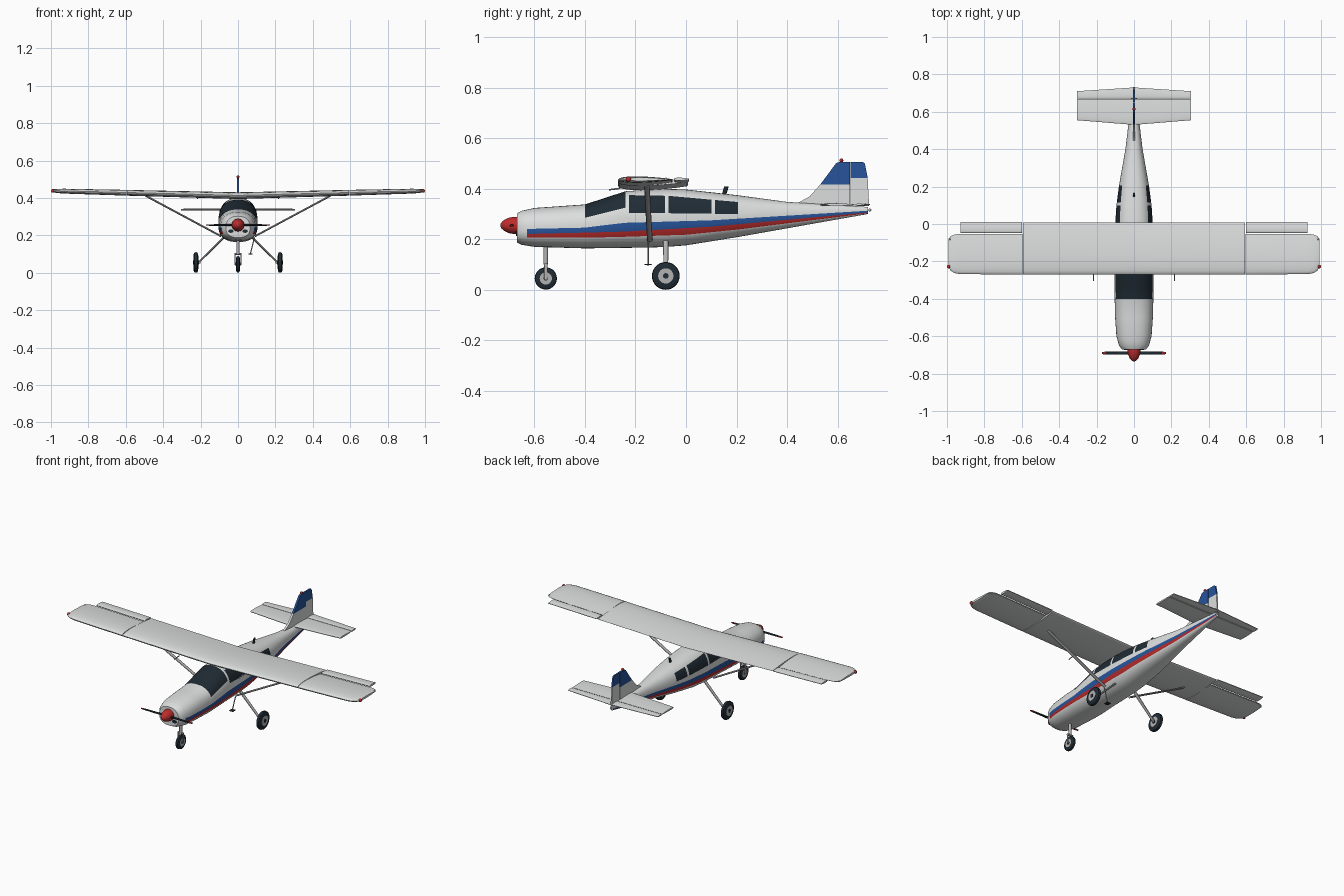
import bpy
import bmesh
from math import sin, cos, asin, pi, sqrt
from mathutils import Vector

cube = bpy.data.objects.get("Cube")
if cube:
    bpy.data.objects.remove(cube)


def material(name, r, g, b):
    m = bpy.data.materials.new(name)
    m.use_nodes = True
    m.diffuse_color = (r, g, b, 1)
    m.node_tree.nodes["Principled BSDF"].inputs["Base Color"].default_value = (r, g, b, 1)
    return m


WHITE = material("white paint", .72, .73, .73)
BLUE = material("blue paint", .02, .09, .33)
RED = material("red paint", .5, .025, .025)
DARK = material("dark glass and rubber", .014, .024, .034)
METAL = material("grey metal", .45, .45, .45)
parts = []


def finish(name, bm, mats, mirror=False):
    bmesh.ops.recalc_face_normals(bm, faces=bm.faces)
    mesh = bpy.data.meshes.new(name)
    bm.to_mesh(mesh)
    bm.free()
    for m in mats:
        mesh.materials.append(m)
    ob = bpy.data.objects.new(name, mesh)
    bpy.context.scene.collection.objects.link(ob)
    if mirror:
        ob.modifiers.new("mirror", 'MIRROR')
    parts.append(ob)
    return ob


def loft(name, rings, mats, pick=None, mirror=False, first_cap=True):
    """Skin closed rings; pick(ring, segment) gives a material slot."""
    bm = bmesh.new()
    rows = [[bm.verts.new(p) for p in ring] for ring in rings]
    n = len(rows[0])
    for j in range(len(rows) - 1):
        for i in range(n):
            k = (i + 1) % n
            f = bm.faces.new((rows[j][i], rows[j][k], rows[j + 1][k], rows[j + 1][i]))
            f.material_index = pick(j, i) if pick else 0
    if first_cap:
        bm.faces.new(rows[0])
    bm.faces.new(rows[-1])
    return finish(name, bm, mats, mirror)


def rod(name, p, q, ry, rx, mat, mirror=False, taper=1.0):
    """Elliptical bar; ry is the radius along the fore-aft axis."""
    p, q = Vector(p), Vector(q)
    d = (q - p).normalized()
    side = Vector((1, 0, 0)) if abs(d.y) > .9 else Vector((0, 1, 0))
    other = d.cross(side).normalized()
    rings = [[e + (side * ry * cos(a) + other * rx * sin(a)) * s
              for a in [2 * pi * i / 12 for i in range(12)]]
             for e, s in ((p, 1), (q, taper))]
    return loft(name, rings, [mat], mirror=mirror)


def lathe(name, centre, profile, axis, mats, pick=None, mirror=False, n=28):
    """Spin (offset, radius) pairs about x (axis 0) or y (axis 1)."""
    rings = []
    for off, r in profile:
        ring = []
        for i in range(n):
            a = 2 * pi * i / n
            v = (off, r * cos(a), r * sin(a)) if axis == 0 else (r * cos(a), off, r * sin(a))
            ring.append(Vector(centre) + Vector(v))
        rings.append(ring)
    return loft(name, rings, mats, pick, mirror)


def ball(name, centre, r, mat, mirror=False):
    bm = bmesh.new()
    bmesh.ops.create_uvsphere(bm, u_segments=12, v_segments=8, radius=r)
    bmesh.ops.translate(bm, verts=bm.verts, vec=centre)
    return finish(name, bm, [mat], mirror)


def curve(*pts):
    """Piecewise linear function through (y, value) points."""
    def f(y):
        for (a, u), (b, v) in zip(pts, pts[1:]):
            if y <= b:
                return u + (v - u) * max(0, (y - a) / (b - a))
        return pts[-1][1]
    return f


# Fuselage: width, then height lines from belly to roof
width = curve((-.67, .065), (-.65, .08), (-.6, .094), (-.5, .101), (-.3, .106), (-.05, .104),
              (.1, .094), (.2, .081), (.4, .046), (.6, .022), (.72, .01))
lines = [
    curve((-.67, .188), (-.65, .178), (-.6, .17), (-.4, .164), (-.1, .168), (0, .176), (.2, .208), (.72, .3)),
    curve((-.67, .208), (-.3, .208), (0, .218), (.2, .238), (.72, .303)),
    curve((-.67, .22), (-.25, .23), (.1, .25), (.72, .306)),
    curve((-.67, .24), (-.4, .246), (-.25, .265), (.1, .275), (.72, .313)),
    curve((-.67, .27), (-.4, .285), (-.24, .325), (-.225, .305), (.2, .3), (.4, .312), (.72, .317)),
    curve((-.67, .295), (-.4, .312), (-.24, .375), (-.07, .372), (.2, .348), (.4, .335), (.72, .323)),
    curve((-.67, .302), (-.65, .313), (-.6, .324), (-.4, .338), (-.32, .364), (-.24, .39), (-.1, .4),
          (0, .397), (.2, .375), (.4, .348), (.72, .328))]
BANDS = [0] * 7 + [1] + [2] * 2 + [3] * 3 + [4] * 4 + [5] * 5
HALF = len(BANDS)
POWER = 2.4
windows = [(-.225, -.083), (-.07, .1), (.115, .205)]
stations = sorted({-.67, -.65, -.63, -.6, -.5, -.4, -.32, -.24, -.15, 0, .3, .4, .5, .6, .72}
                  | {y for w in windows for y in w})


def section(y):
    z = [f(y) for f in lines]
    low, top = z[0], z[-1]
    mid = low + .45 * (top - low)

    def angle(h):
        u = (h - mid) / (top - mid if h > mid else mid - low)
        u = max(-1, min(1, u))
        return asin(abs(u) ** (POWER / 2)) * (1 if u > 0 else -1)
    angles = []
    for band in range(6):
        a, b, n = angle(z[band]), angle(z[band + 1]), BANDS.count(band)
        angles += [a + (b - a) * i / n for i in range(n)]
    angles.append(pi / 2)
    half = []
    for a in angles:
        s = abs(sin(a)) ** (2 / POWER)
        h = mid + s * (top - mid) if a > 0 else mid - s * (mid - low)
        half.append((width(y) * max(0, cos(a)) ** (2 / POWER), y, h))
    return half + [(-x, v, h) for x, v, h in half[-2:0:-1]]


def fuselage_colour(j, i):
    band = BANDS[i if i < HALF else 2 * HALF - 1 - i]
    y = (stations[j] + stations[j + 1]) / 2
    if band in (1, 2) and y > -.63:
        return 3 - band
    if band >= 4 and -.4 < y < -.24:
        return 3
    if band == 4 and any(a < y < b for a, b in windows):
        return 3
    return 0


loft("fuselage", [section(y) for y in stations], [WHITE, BLUE, RED, DARK], fuselage_colour)


# Wings and tailplane: airfoil sections (x, leading y, trailing y, z, thickness)
def airfoil(x, lead, trail, z, thick, n=12):
    ring = []
    for i in range(2 * n):
        c = (1 - cos(pi * i / n)) / 2
        h = thick * 1.3 * sqrt(c) * (1 - c) + .0015
        ring.append((x, lead + c * (trail - lead), z + (h if i <= n else -h)))
    return ring


def surface(name, sections, root_cap=True):
    return loft(name, [airfoil(*s) for s in sections], [WHITE], mirror=True, first_cap=root_cap)


def wing_z(x):
    return .412 + .026 * x


surface("inner_wing", [(x, -.27, .008, wing_z(x), t) for x, t in ((0, .033), (.594, .028))], False)
surface("outer_wing", [(x, a, b, wing_z(x), t) for x, a, b, t in (
    (.597, -.27, -.053, .028), (.93, -.268, -.053, .023), (.96, -.262, -.056, .02),
    (.98, -.25, -.064, .016), (.991, -.232, -.08, .01))])
surface("aileron", [(x, -.047, .012, wing_z(x) + .002, .009) for x in (.6, .928)])
surface("stabilizer", [(0, .53, .668, .337, .009), (.305, .555, .668, .337, .007)], False)
surface("elevator", [(0, .671, .73, .337, .007), (.305, .671, .71, .337, .005)], False)
ball("wing_tip_light", (.99, -.228, wing_z(1)), .01, RED, True)
ball("wing_tip_rear_light", (.985, -.08, wing_z(1)), .006, METAL, True)
rod("wing_probe", (.217, -.26, .402), (.217, -.305, .396), .003, .003, METAL, True)


# Fin and rudder, blue above a given height
def vertical_panel(name, outline, thick, split):
    bm = bmesh.new()
    face = bm.faces.new([bm.verts.new((-thick / 2, y, z)) for y, z in outline])
    new = bmesh.ops.extrude_face_region(bm, geom=[face])["geom"]
    bmesh.ops.translate(bm, verts=[v for v in new if isinstance(v, bmesh.types.BMVert)], vec=(thick, 0, 0))
    bmesh.ops.bisect_plane(bm, geom=bm.verts[:] + bm.edges[:] + bm.faces[:],
                           plane_co=(0, 0, split), plane_no=(0, 0, 1))
    for f in bm.faces:
        f.material_index = int(f.calc_center_median().z > split)
    finish(name, bm, [WHITE, BLUE])


vertical_panel("fin", [(.44, .342), (.49, .37), (.53, .415), (.595, .502), (.61, .506), (.649, .506), (.649, .33)],
               .012, .416)
vertical_panel("rudder", [(.651, .33), (.651, .506), (.7, .506), (.708, .5), (.719, .445), (.725, .332)], .009, .443)
ball("fin_beacon", (0, .615, .512), .008, RED)
ball("tail_light", (0, .728, .316), .006, METAL)

# Propeller, spinner and cowl openings
HUB = .255
lathe("spinner", (0, 0, HUB), [(-.735, .004), (-.73, .013), (-.718, .023), (-.7, .031), (-.68, .034), (-.668, .034)],
      1, [RED])
rod("propeller_blade", (.02, -.69, HUB), (.15, -.69, HUB), .009, .005, DARK, True, .8)
rod("propeller_tip", (.15, -.69, HUB), (.172, -.69, HUB), .0075, .004, RED, True, .8)
rod("cowl_opening", (.038, -.668, .222), (.038, -.674, .222), .015, .009, DARK, True)

# Landing gear
TYRE = [(-.5, .5), (-.46, .8), (-.3, .96), (0, 1), (.3, .96), (.46, .8), (.5, .5)]


def wheel(name, centre, r, w, mirror):
    lathe(name, centre, [(o * w, k * r) for o, k in TYRE], 0, [DARK], mirror=mirror)
    for label, k, extra, mat in (("_hub", .55, 1.06, METAL), ("_cap", .2, 1.25, DARK)):
        lathe(name + label, centre, [(-w * extra / 2, k * r), (w * extra / 2, k * r)], 0, [mat], mirror=mirror)


wheel("main_wheel", (.225, -.08, .055), .055, .026, True)
wheel("nose_wheel", (0, -.555, .045), .044, .022, False)
rod("main_leg", (.07, -.08, .195), (.207, -.08, .058), .011, .006, METAL, True, .8)
rod("main_axle", (.2, -.08, .056), (.225, -.08, .055), .007, .007, METAL, True)
rod("nose_leg", (0, -.555, .19), (0, -.555, .1), .009, .009, METAL)
rod("nose_fork", (.016, -.555, .1), (.016, -.555, .04), .007, .003, METAL, True)
rod("nose_fork_bridge", (-.018, -.555, .1), (.018, -.555, .1), .008, .005, METAL)

# Wing struts, boarding step and aerial
rod("wing_strut", (.09, -.143, .195), (.495, -.155, .412), .011, .005, METAL, True)
rod("step_leg", (.088, -.15, .19), (.066, -.15, .1), .003, .003, METAL)
rod("step_plate", (.055, -.15, .1), (.078, -.15, .1), .016, .003, DARK)
rod("roof_aerial", (0, .15, .375), (0, .16, .408), .009, .005, DARK)

# Smooth shading with sharp edges kept
bpy.ops.object.select_all(action='DESELECT')
for ob in parts:
    ob.select_set(True)
bpy.context.view_layer.objects.active = parts[0]
bpy.ops.object.shade_smooth_by_angle(angle=.6)
